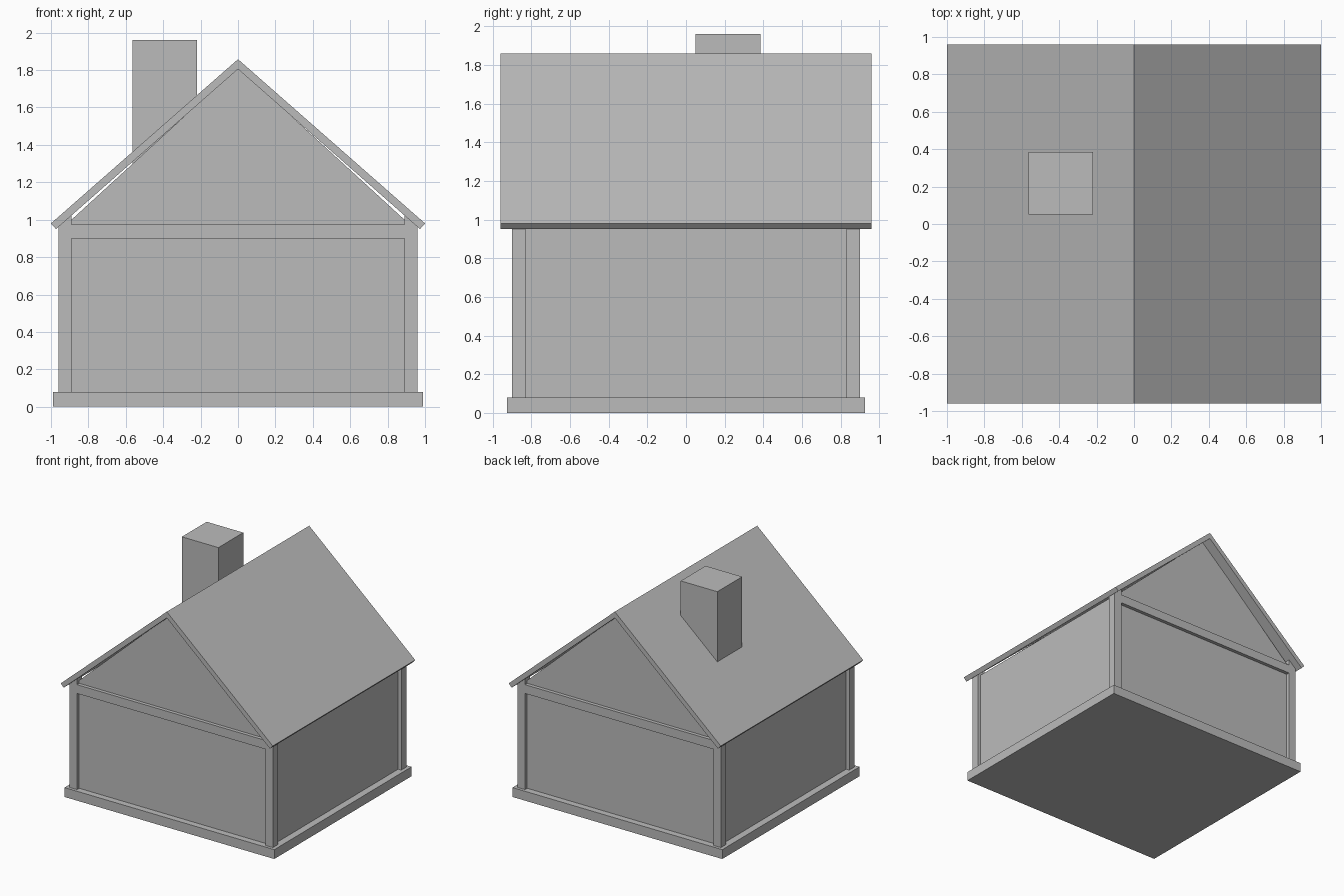
import bpy
import bmesh

cube = bpy.data.objects.get("Cube")
if cube:
    bpy.data.objects.remove(cube, do_unlink=True)

grey = bpy.data.materials.new("plain_grey")
grey.use_nodes = True
grey.diffuse_color = (0.5, 0.5, 0.5, 1)
grey.node_tree.nodes["Principled BSDF"].inputs["Base Color"].default_value = grey.diffuse_color


def prism(name, profile, y0, y1):
    """Extrude an outline in the x-z plane from y0 to y1."""
    bm = bmesh.new()
    face = bm.faces.new([bm.verts.new((x, y0, z)) for x, z in profile])
    grown = bmesh.ops.extrude_face_region(bm, geom=[face])["geom"]
    moved = [v for v in grown if isinstance(v, bmesh.types.BMVert)]
    bmesh.ops.translate(bm, verts=moved, vec=(0, y1 - y0, 0))
    bmesh.ops.recalc_face_normals(bm, faces=bm.faces)
    mesh = bpy.data.meshes.new(name)
    bm.to_mesh(mesh)
    bm.free()
    mesh.materials.append(grey)
    obj = bpy.data.objects.new(name, mesh)
    bpy.context.collection.objects.link(obj)
    return obj


def box(name, x0, x1, y0, y1, z0, z1):
    return prism(name, [(x0, z0), (x1, z0), (x1, z1), (x0, z1)], y0, y1)


RIDGE, SLOPE, DROP = 1.858, 0.878, 0.053
BASE, HALF_X, HALF_Y, POST, RECESS, WALL = 0.08, 0.96, 0.9, 0.07, 0.03, 0.04
INNER = HALF_X - POST


def underside(x):
    return RIDGE - DROP - SLOPE * abs(x)


# Foundation slab
box("foundation", -0.99, 0.99, -0.925, 0.925, 0, BASE)

# Corner posts, cut to the roof pitch
for sx, side in ((1, "left"), (-1, "right")):
    outline = [(sx * INNER, BASE), (sx * HALF_X, BASE),
               (sx * HALF_X, underside(HALF_X)), (sx * INNER, underside(INNER))]
    for sy, end in ((-1, "front"), (1, "back")):
        prism(f"{end}_{side}_post", outline, sy * (HALF_Y - POST), sy * HALF_Y)
    # Recessed side wall
    outer = HALF_X - RECESS
    box(f"{side}_wall", *sorted((sx * (outer - WALL), sx * outer)),
        -HALF_Y + POST, HALF_Y - POST, BASE, 0.97)

# End walls, tie beams and gables
for sy, end in ((-1, "front"), (1, "back")):
    face_y = sy * (HALF_Y - RECESS)
    back_y = sy * (HALF_Y - RECESS - WALL)
    box(f"{end}_wall", -INNER, INNER, back_y, face_y, BASE, 0.9)
    box(f"{end}_beam", -INNER, INNER, sy * (HALF_Y - POST), sy * HALF_Y, 0.9, 0.975)
    prism(f"{end}_gable", [(-INNER, 0.975), (INNER, 0.975), (INNER, 1.0),
                           (0, 1.815), (-INNER, 1.0)], back_y, face_y)

# Pitched roof
prism("roof", [(1.0, 0.98), (0, RIDGE), (-1.0, 0.98), (-0.973, 0.95),
               (0, RIDGE - DROP), (0.973, 0.95)], -0.96, 0.96)

# Chimney
box("chimney", -0.565, -0.22, 0.05, 0.385, 1.2, 1.96)
